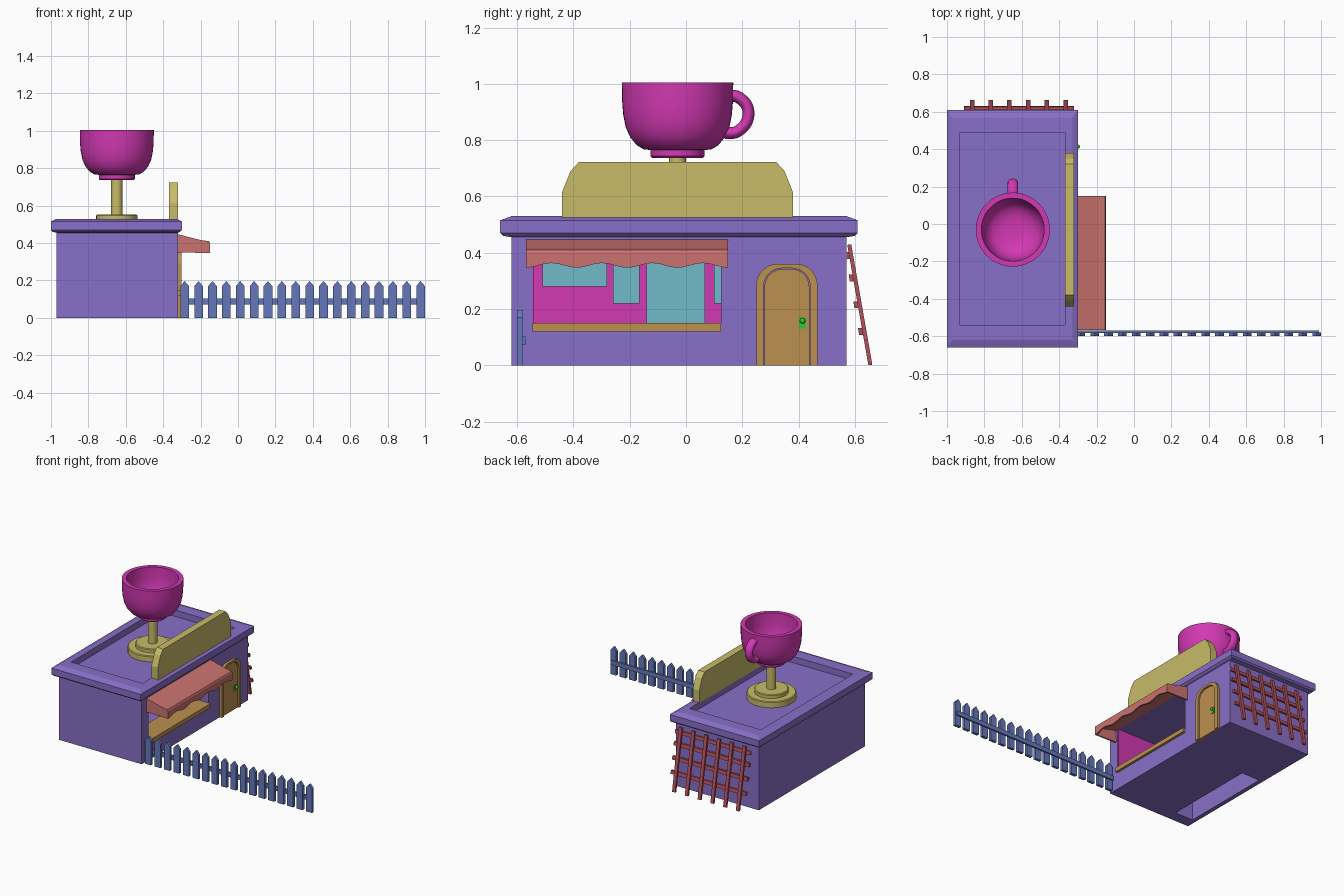
import bpy, bmesh, math
from mathutils import Vector

if "Cube" in bpy.data.objects:
    bpy.data.objects.remove(bpy.data.objects["Cube"])

def mat(name, r, g, b):
    m = bpy.data.materials.new(name)
    m.diffuse_color = (r, g, b, 1)
    m.use_nodes = True
    m.node_tree.nodes["Principled BSDF"].inputs["Base Color"].default_value = m.diffuse_color
    return m

PURPLE = mat("purple", .25, .16, .58)
PINK = mat("magenta", .65, .04, .45)
YELLOW = mat("straw", .58, .50, .14)
CORAL = mat("coral", .60, .17, .16)
TAN = mat("tan", .50, .28, .08)
BLUE = mat("blue", .13, .19, .50)
RED = mat("red", .45, .08, .10)
CYAN = mat("cyan", .16, .50, .58)
GREEN = mat("green", .03, .60, .03)

def finish(name, bm, m):
    bmesh.ops.recalc_face_normals(bm, faces=bm.faces)
    me = bpy.data.meshes.new(name)
    bm.to_mesh(me)
    bm.free()
    ob = bpy.data.objects.new(name, me)
    bpy.context.collection.objects.link(ob)
    if m:
        me.materials.append(m)
    return ob

def activate(ob):
    bpy.ops.object.select_all(action='DESELECT')
    ob.select_set(True)
    bpy.context.view_layer.objects.active = ob

def smooth(ob, deg=35):
    activate(ob)
    bpy.ops.object.shade_smooth_by_angle(angle=math.radians(deg))

def prism(name, pts, axis, a, b, m):
    """Extrude a profile: axis 0 takes (y,z) points, axis 1 takes (x,z) points."""
    bm = bmesh.new()
    f = bm.faces.new([bm.verts.new((a, p, q) if axis == 0 else (p, a, q)) for p, q in pts])
    ext = bmesh.ops.extrude_face_region(bm, geom=[f])
    d = Vector((b - a, 0, 0) if axis == 0 else (0, b - a, 0))
    bmesh.ops.translate(bm, vec=d, verts=[v for v in ext["geom"] if isinstance(v, bmesh.types.BMVert)])
    return finish(name, bm, m)

def box(name, x, y, z, m=None):
    return prism(name, [(y[0], z[0]), (y[1], z[0]), (y[1], z[1]), (y[0], z[1])], 0, x[0], x[1], m)

def cut(ob, *cutters):
    for c in cutters:
        mod = ob.modifiers.new("cut", 'BOOLEAN')
        mod.operation, mod.solver, mod.object = 'DIFFERENCE', 'EXACT', c
        activate(ob)
        bpy.ops.object.modifier_apply(modifier=mod.name)
        bpy.data.objects.remove(c)

def lathe(name, prof, cx, cy, m, n=48):
    bm = bmesh.new()
    rings = []
    for r, z in prof:
        if r == 0:
            rings.append([bm.verts.new((cx, cy, z))] * n)
        else:
            rings.append([bm.verts.new((cx + r * math.cos(2 * math.pi * i / n),
                                        cy + r * math.sin(2 * math.pi * i / n), z)) for i in range(n)])
    for lo, hi in zip(rings, rings[1:]):
        for i in range(n):
            j = (i + 1) % n
            bm.faces.new(list(dict.fromkeys((lo[i], lo[j], hi[j], hi[i]))))
    ob = finish(name, bm, m)
    smooth(ob)
    return ob

# building with serving room and floor slot at the back
body = box("building", (-.97, -.32), (-.62, .57), (0, .48), PURPLE)
cut(body, box("room_cut", (-.94, -.2), (-.545, .125), (.12, .44)),
    box("slot_cut", (-.94, -.80), (-.54, .12), (-.1, .2)))

# roof slab with bevelled rim and sunken top
bm = bmesh.new()
rings = []
for x0, x1, y0, y1, z in [(-.97, -.32, -.62, .57, .455), (-.99, -.31, -.65, .60, .46), (-1, -.3, -.66, .61, .47),
                          (-1, -.3, -.66, .61, .515), (-.97, -.33, -.62, .57, .53),
                          (-.93, -.37, -.54, .49, .53), (-.93, -.37, -.54, .49, .485)]:
    rings.append([bm.verts.new((x, y, z)) for x, y in ((x0, y0), (x1, y0), (x1, y1), (x0, y1))])
for lo, hi in zip(rings, rings[1:]):
    for i in range(4):
        bm.faces.new((lo[i], lo[(i + 1) % 4], hi[(i + 1) % 4], hi[i]))
bm.faces.new(rings[0])
bm.faces.new(rings[-1])
finish("roof", bm, PURPLE)

# blank sign board on the rim
prism("sign_board", [(-.44, .525), (.38, .525), (.38, .615), (.35, .69), (.32, .723),
                     (-.38, .723), (-.41, .69), (-.44, .615)], 0, -.37, -.32, YELLOW)

# stand and giant cup
CX, CY = -.648, -.03
lathe("cup_stand", [(0, .485), (.16, .485), (.16, .522), (.155, .527), (.11, .527), (.11, .548),
                    (.105, .553), (.03, .553), (.03, .745), (0, .745)], CX, CY, YELLOW)
lathe("cup", [(0, .737), (.09, .737), (.096, .743), (.096, .765), (.12, .767), (.145, .782), (.168, .81),
              (.184, .845), (.193, .89), (.197, .94), (.198, 1.005), (.168, 1.005), (.166, .93),
              (.158, .875), (.14, .83), (.11, .80), (.06, .787), (0, .785)], CX, CY, PINK)
cu = bpy.data.curves.new("cup_handle", 'CURVE')
cu.dimensions, cu.bevel_depth, cu.bevel_resolution, cu.use_fill_caps = '3D', .021, 4, True
sp = cu.splines.new('BEZIER')
path = [(.15, .957), (.185, .953), (.222, .898), (.185, .832), (.135, .825)]
sp.bezier_points.add(len(path) - 1)
for bp, (y, z) in zip(sp.bezier_points, path):
    bp.co = (0, y, z)
    bp.handle_left_type = bp.handle_right_type = 'AUTO'
handle = bpy.data.objects.new("cup_handle", cu)
bpy.context.collection.objects.link(handle)
handle.location.x = CX
handle.scale.x = 1.35
cu.materials.append(PINK)
activate(handle)
bpy.ops.object.convert(target='MESH')
smooth(bpy.context.object, 50)

# awning: sloped cloth, wavy hem, closed ends
bm = bmesh.new()
N = 48
cols = []
for i in range(N + 1):
    t = i / N
    hem = .355 + .008 * math.cos(t * 8 * math.pi + math.pi)
    cols.append([bm.verts.new((x, -.568 + .718 * t, z)) for x, z in
                 ((-.32, .447), (-.20, .416), (-.155, .41), (-.15, .40), (-.15, hem))])
for a, b in zip(cols, cols[1:]):
    for k in range(4):
        bm.faces.new((a[k], b[k], b[k + 1], a[k + 1]))
for c in (cols[0], cols[-1]):
    bm.faces.new(c + [bm.verts.new((-.32, c[0].co.y, .35))])
awning = finish("awning", bm, CORAL)
sol = awning.modifiers.new("thickness", 'SOLIDIFY')
sol.thickness, sol.offset = .012, -1

# serving counter and room fittings
box("counter", (-.46, -.303), (-.545, .125), (.12, .15), TAN)
box("room_back_panel", (-.94, -.92), (-.545, .125), (.15, .44), PINK)
box("room_side_panel", (-.92, -.325), (-.545, -.54), (.15, .44), PINK)
for i, (y0, y1, z0) in enumerate([(-.51, -.28, .28), (-.26, -.165, .22), (-.14, .067, .15), (.10, .124, .22)]):
    box(f"wall_fitting_{i + 1}", (-.92, -.90), (y0, y1), (z0, .44), CYAN)

# arched door, frame and handle
def arch(y0, y1, top, r, n=8):
    pts = [(y0, 0)]
    for cy, a0 in ((y0 + r, math.pi), (y1 - r, math.pi / 2)):
        for k in range(n + 1):
            a = a0 - k / n * math.pi / 2
            pts.append((cy + r * math.cos(a), top - r + r * math.sin(a)))
    return pts + [(y1, 0)]
prism("door_frame", arch(.25, .467, .36, .075) + arch(.276, .441, .345, .065)[::-1], 0, -.33, -.302, TAN)
prism("door", arch(.279, .438, .342, .063), 0, -.33, -.311, TAN)
box("door_handle_plate", (-.312, -.306), (.402, .426), (.131, .17), GREEN)
bm = bmesh.new()
bmesh.ops.create_uvsphere(bm, u_segments=16, v_segments=8, radius=.01)
bmesh.ops.translate(bm, vec=(-.299, .414, .158), verts=bm.verts)
smooth(finish("door_knob", bm, GREEN))

# picket fence
for i in range(18):
    c = -.285 + i * .0742
    prism(f"picket_{i + 1}", [(c - .023, 0), (c + .023, 0), (c + .023, .17), (c, .197), (c - .023, .17)],
          1, -.60, -.58, BLUE)
box("fence_rail", (-.308, .99), (-.583, -.57), (.072, .103), BLUE)

# trellis leaning on the back side wall
def lean(z, off=0):
    return .648 - .075 * z / .43 + off
for i in range(6):
    c = -.866 + i * .1
    prism(f"trellis_slat_{i + 1}", [(lean(0), 0), (lean(0, .014), .002), (lean(.43, .014), .43), (lean(.43), .428)],
          0, c - .012, c + .012, RED)
for i, z in enumerate((.12, .215, .31, .39)):
    prism(f"trellis_bar_{i + 1}", [(lean(z, -.012), z - .012), (lean(z, .003), z - .012),
                                   (lean(z, -.001), z + .012), (lean(z, -.016), z + .012)],
          0, -.91, -.32, RED)
